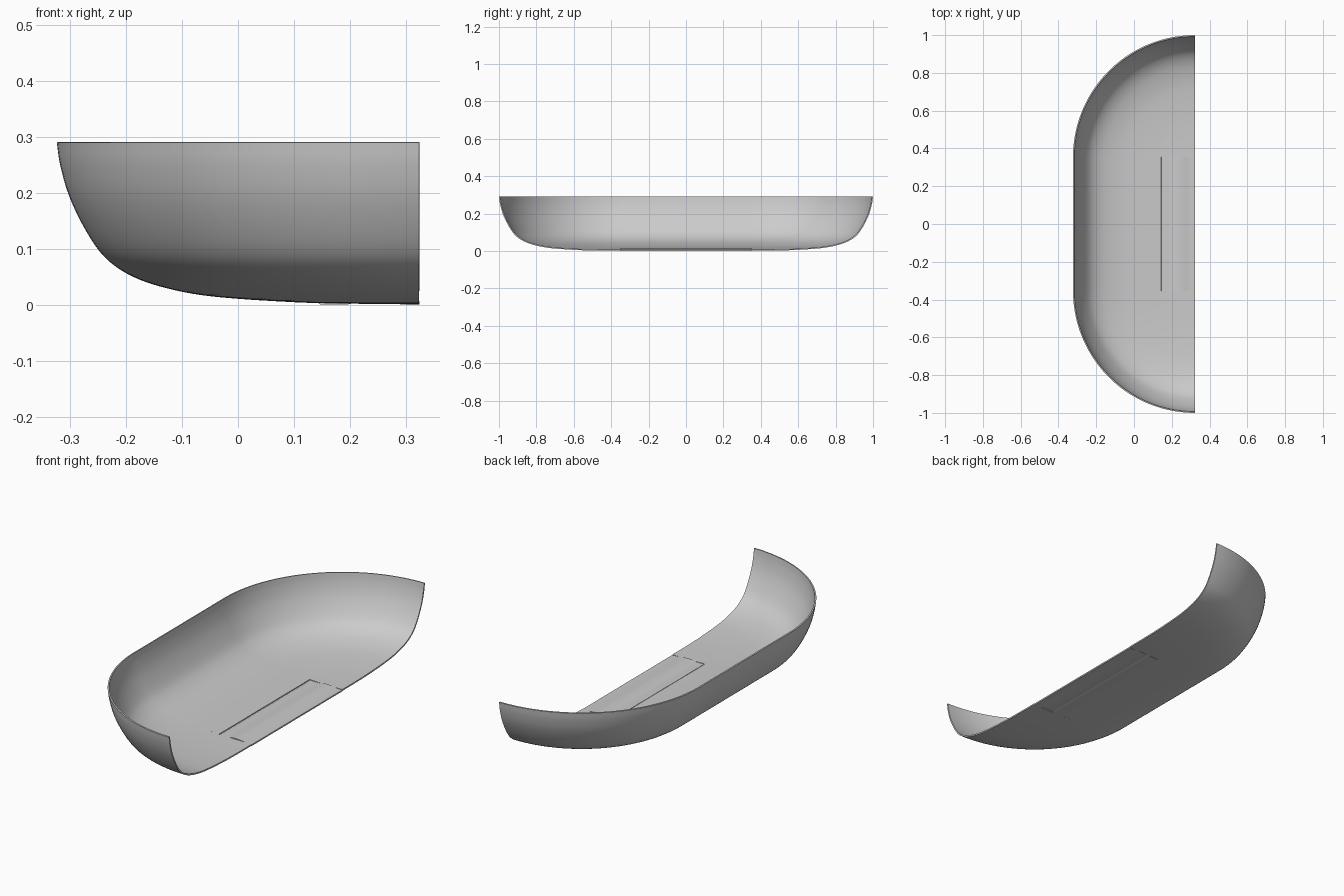
import bpy, bmesh, math
from mathutils import Vector

if "Cube" in bpy.data.objects:
    bpy.data.objects.remove(bpy.data.objects["Cube"])

X0, YC, THICK = 0.323, 0.354, 0.007   # cut plane, end-arc centre, shell thickness

# outer section: (distance from cut plane, height), floor edge up to rim
HULL = [(0.18, .0035), (0.24, .006), (0.32, .011), (0.39, .018), (0.45, .030), (0.50, .046),
        (0.54, .068), (0.57, .096), (0.60, .143), (0.625, .197), (0.64, .25), (0.646, .29)]
# floor sections between cut plane and hull
FLAT = [(0.0, .002), (0.09, .0022), (0.18, .0035)]
RIB = [(0.0, .0), (0.03, .001), (0.06, .005), (0.085, .007), (0.11, .005),
       (0.13, .001), (0.165, .001), (0.175, .001), (0.18, .0035)]


def smooth(pts, n=4):
    """Catmull-Rom curve through the points."""
    p = [Vector(q) for q in pts]
    p = [2 * p[0] - p[1]] + p + [2 * p[-1] - p[-2]]
    out = []
    for i in range(1, len(p) - 2):
        a, b, c, d = p[i - 1:i + 3]
        for k in range(n):
            t = k / n
            out.append(0.5 * (2 * b + (c - a) * t + (2 * a - 5 * b + 4 * c - d) * t * t
                              + (3 * b - a - 3 * c + d) * t ** 3))
    return out + [p[-2]]


def shell(name, section, stations):
    """Sweep the section over stations mapping (r, z) to a 3D point."""
    bm = bmesh.new()
    rows = [[bm.verts.new(s(r, z)) for r, z in section] for s in stations]
    for a, b in zip(rows, rows[1:]):
        for i in range(len(section) - 1):
            bm.faces.new((a[i], a[i + 1], b[i + 1], b[i]))
    bmesh.ops.remove_doubles(bm, verts=bm.verts, dist=1e-5)
    bm.normal_update()
    if sum(f.normal.z * f.calc_area() for f in bm.faces) > 0:
        bmesh.ops.reverse_faces(bm, faces=bm.faces)
    me = bpy.data.meshes.new(name)
    bm.to_mesh(me)
    bm.free()
    ob = bpy.data.objects.new(name, me)
    bpy.context.collection.objects.link(ob)
    mod = ob.modifiers.new("thickness", 'SOLIDIFY')
    mod.thickness, mod.offset = THICK, -1
    bpy.context.view_layer.objects.active = ob
    bpy.ops.object.select_all(action='DESELECT')
    ob.select_set(True)
    bpy.ops.object.modifier_apply(modifier=mod.name)
    bpy.ops.object.shade_smooth_by_angle(angle=math.radians(35))
    return ob


def arc(side, n=40):
    """Quarter turn about the end centre, side +1 back or -1 front."""
    def station(a):
        return lambda r, z: (X0 - r * math.cos(a), side * (YC + r * math.sin(a)), z)
    return [station(i / n * math.pi / 2) for i in range(n + 1)]


straight = [lambda r, z, y=y: (X0 - r, y, z) for y in (-YC, YC)]
hull = smooth(HULL)

# straight middle: side wall and ribbed floor
shell("middle_wall", hull, straight)
shell("ribbed_floor", smooth(RIB), straight)
# rounded back end with its small floor quadrant
shell("back_end", hull, arc(1))
shell("back_floor_quadrant", smooth(FLAT), arc(1))
# rounded front end, one continuous bowl
shell("front_end", smooth(FLAT + HULL[1:]), arc(-1))
